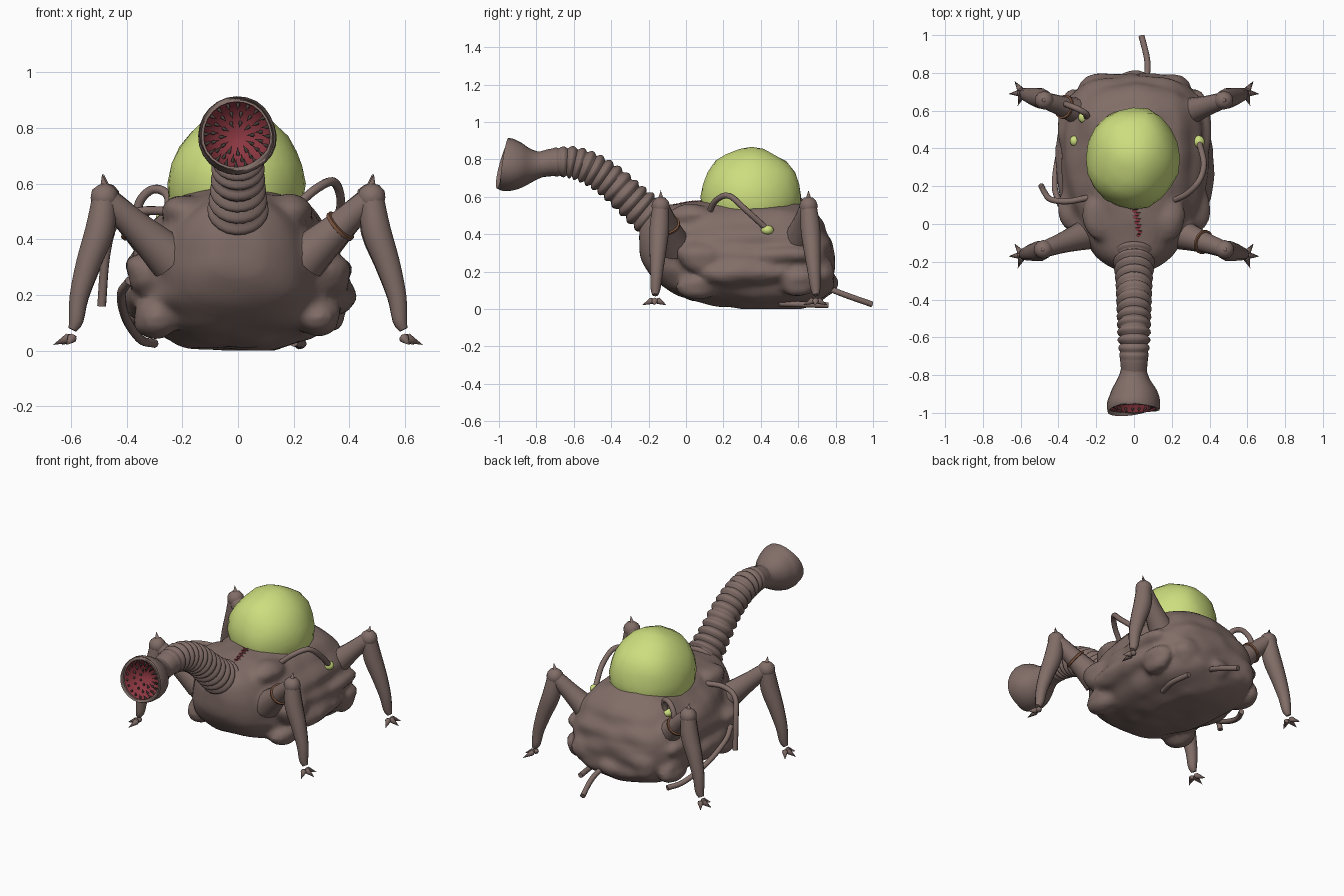
import bpy, bmesh, math
from mathutils import Vector, Matrix, noise

cube = bpy.data.objects.get("Cube")
if cube:
    bpy.data.objects.remove(cube, do_unlink=True)


def material(name, r, g, b):
    m = bpy.data.materials.new(name)
    m.use_nodes = True
    m.diffuse_color = (r, g, b, 1)
    bsdf = m.node_tree.nodes["Principled BSDF"]
    bsdf.inputs["Base Color"].default_value = (r, g, b, 1)
    bsdf.inputs["Roughness"].default_value = 0.8
    return m


skin = material("brown skin", 0.22, 0.153, 0.136)
green = material("sac green", 0.61, 0.73, 0.21)
red = material("mouth red", 0.26, 0.038, 0.052)
dark = material("tooth dark", 0.06, 0.048, 0.042)
copper = material("copper band", 0.2, 0.09, 0.05)


def finish(name, bm, mat, angle=50):
    mesh = bpy.data.meshes.new(name)
    bm.to_mesh(mesh)
    bm.free()
    mesh.materials.append(mat)
    ob = bpy.data.objects.new(name, mesh)
    bpy.context.collection.objects.link(ob)
    bpy.ops.object.select_all(action='DESELECT')
    bpy.context.view_layer.objects.active = ob
    ob.select_set(True)
    bpy.ops.object.shade_smooth_by_angle(angle=math.radians(angle))
    return ob


def spline(pts, steps):
    """Catmull-Rom through (x, y, z, radius) points."""
    p = [Vector(q) for q in pts]
    p = [p[0] * 2 - p[1]] + p + [p[-1] * 2 - p[-2]]
    out = []
    for i in range(1, len(p) - 2):
        a, b, c, d = p[i - 1:i + 3]
        for k in range(steps):
            t = k / steps
            out.append((b * 2 + (c - a) * t + (a * 2 - b * 5 + c * 4 - d) * t * t
                        + (b * 3 - a - c * 3 + d) * t ** 3) / 2)
    return out + [p[-2]]


def skin_rings(bm, rings, start=True, end=True):
    rings = [[bm.verts.new(v) for v in ring] for ring in rings]
    n = len(rings[0])
    for a, b in zip(rings, rings[1:]):
        for j in range(n):
            bm.faces.new((a[j], a[(j + 1) % n], b[(j + 1) % n], b[j]))
    if start:
        bm.faces.new(rings[0][::-1])
    if end:
        bm.faces.new(rings[-1])


def tube(bm, path, sides=12, start=True, end=True):
    rings, normal = [], None
    for i, q in enumerate(path):
        t = (path[min(i + 1, len(path) - 1)].xyz - path[max(i - 1, 0)].xyz).normalized()
        normal = normal - t * normal.dot(t) if normal else t.orthogonal()
        normal.normalize()
        side = t.cross(normal)
        rings.append([q.xyz + (normal * math.cos(a) + side * math.sin(a)) * q.w
                      for a in (math.tau * j / sides for j in range(sides))])
    skin_rings(bm, rings, start, end)


def ball(bm, centre, radii, detail=3):
    bmesh.ops.create_icosphere(bm, subdivisions=detail, radius=1,
                               matrix=Matrix.Translation(centre) @ Matrix.Diagonal((*radii, 1)))


def spike(bm, base, tip, radius):
    base, tip = Vector(base), Vector(tip)
    d = tip - base
    m = Matrix.Translation((base + tip) / 2) @ d.to_track_quat('Z', 'Y').to_matrix().to_4x4()
    bmesh.ops.create_cone(bm, segments=8, radius1=radius, radius2=0, depth=d.length,
                          cap_ends=True, matrix=m)


# Body: sections (y, half width, bottom, top) fused with lumps
def power(v, e):
    return math.copysign(abs(v) ** e, v)


sections = [(-0.25, .06, .32, .43), (-0.235, .11, .25, .48), (-0.17, .2, .16, .54),
            (-0.05, .275, .075, .565), (0.1, .36, .03, .585), (0.3, .39, .004, .595),
            (0.5, .385, .004, .595), (0.62, .36, .01, .57), (0.73, .29, .05, .47),
            (0.79, .2, .1, .3)]
bm = bmesh.new()
rings = []
for y, w, low, high in spline(sections, 3):
    ring = []
    for j in range(32):
        a = math.tau * j / 32
        c, s = math.cos(a), math.sin(a)
        taper = 1 - .27 * max(s, 0) if y > 0 else 1 - .17 * s
        ring.append((w * power(c, .78) * taper, y,
                     (low + high) / 2 + (high - low) / 2 * power(s, .78)))
    rings.append(ring)
skin_rings(bm, rings)
# Mirrored lumps: low flank bulges, leg sockets and rump
lumps = [((.32, .08, .275), (.09, .13, .085)), ((.29, .06, .12), (.085, .12, .075)),
         ((.35, .32, .2), (.065, .26, .08)), ((.35, .5, .29), (.06, .18, .06)),
         ((.2, .72, .2), (.1, .08, .1)), ((.33, .6, .15), (.065, .12, .08)),
         ((.24, -.02, .35), (.085, .1, .08)), ((.27, .59, .37), (.085, .09, .09)),
         ((.18, .04, .5), (.1, .14, .06))]
for (x, y, z), radii in lumps:
    for s in (1, -1):
        ball(bm, (s * x, y, z), radii, 2)
ball(bm, (0, .755, .14), (.09, .06, .07), 2)
bmesh.ops.recalc_face_normals(bm, faces=bm.faces)
body = finish("body", bm, skin, 80)
for kind, settings in (('REMESH', dict(mode='VOXEL', voxel_size=.017)),
                       ('SMOOTH', dict(factor=.5, iterations=5))):
    mod = body.modifiers.new(kind, kind)
    for key, value in settings.items():
        setattr(mod, key, value)
    bpy.ops.object.modifier_apply(modifier=mod.name)
shifts = []
for v in body.data.vertices:
    x, y, z = v.co
    wrinkle = noise.noise((x * 5, y * 2.5, z * 13)) * .016
    calm = 1 if y > 0 else max(.15, 1 + y * 6)
    shifts.append(v.co + v.normal * (wrinkle + noise.noise(v.co * 8) * .008) * calm)
for v, co in zip(body.data.vertices, shifts):
    v.co = (co.x, co.y, max(co.z, 0))
bpy.ops.object.shade_smooth_by_angle(angle=math.radians(80))

# Swollen sac on the back
bm = bmesh.new()
ball(bm, (-.005, .35, .6), (.25, .27, .262), 3)
for v in bm.verts:
    v.co += v.normal * noise.noise(v.co * 7) * .016
finish("sac", bm, green, 80)

# Ringed neck
bm = bmesh.new()
neck = spline([(0, -.1, .44, .11), (0, -.2, .505, .1), (0, -.3, .59, .09), (0, -.4, .68, .086),
               (0, -.5, .745, .083), (0, -.6, .782, .08), (0, -.7, .785, .075),
               (0, -.78, .772, .068)], 20)
for i, q in enumerate(neck):
    u = i / (len(neck) - 1)
    fade = min(1, max(0, (.9 - u) * 6))
    q.w *= 1 + fade * (.22 * abs(math.sin(u * 17 * math.pi)) - .11)
tube(bm, neck, 20)
finish("neck", bm, skin, 60)

# Flared head and its mouth lining
facing = Vector((0, -.98, .18)).normalized()
mouth = Vector((-.004, -.97, .775))


def mouth_stations(rows):
    return [Vector((*(mouth + facing * d), r)) for d, r in rows]


bm = bmesh.new()
flare = [(0, -.73, .782, .066), (0, -.78, .772, .07), (0, -.83, .768, .09),
         (0, -.88, .768, .12), (0, -.93, .77, .138)]
lip = mouth_stations([(0, .14), (.007, .131), (.008, .119)])
tube(bm, spline(flare + lip, 3), 24, end=False)
for v in bm.verts:
    v.co += (v.co - mouth).normalized() * noise.noise(v.co * 9) * .006
finish("head", bm, skin, 60)
bm = bmesh.new()
lining = [(.005, .124), (-.025, .11), (-.055, .086), (-.08, .05), (-.092, .012)]
tube(bm, mouth_stations(lining), 24, start=False)
bmesh.ops.reverse_faces(bm, faces=bm.faces)
finish("mouth_lining", bm, red, 60)

# Rings of teeth
bm = bmesh.new()
for count, r, depth in ((20, .115, -.012), (16, .09, -.048), (11, .06, -.07)):
    for k in range(count):
        a = math.tau * (k + depth * 9) / count
        out = Vector((math.cos(a), 0, math.sin(a)))
        out = (out - facing * out.dot(facing)).normalized()
        base = mouth + facing * depth + out * r
        spike(bm, base, base - out * .026 + facing * .022, .007)
finish("teeth", bm, dark)

# Legs: hip, knee and foot joints, with clawed toes
joints = {"front": ((.24, -.05, .33), (.48, -.135, .55), (.595, -.165, .075)),
          "rear": ((.25, .58, .33), (.475, .655, .55), (.595, .695, .075))}
for place, points in joints.items():
    for s, side in ((1, "left"), (-1, "right")):
        hip, knee, foot = (Vector((s * p[0], p[1], p[2])) for p in points)
        bm = bmesh.new()
        thigh = [(*hip.lerp(knee, t), r) for t, r in
                 ((0, .085), (.3, .068), (.6, .054), (.85, .047), (1, .042))]
        tube(bm, spline(thigh, 3), 14)
        ball(bm, knee, (.052, .05, .052), 2)
        shin = [(*(knee.lerp(foot, t) + Vector((-s * b, 0, 0))), r) for t, r, b in
                ((0, .045, 0), (.25, .054, .012), (.5, .046, 0), (.75, .035, -.005),
                 (.93, .027, .005), (1, .016, 0))]
        tube(bm, spline(shin, 3), 12)
        spike(bm, knee + Vector((0, 0, .035)), knee + Vector((s * .008, 0, .085)), .016)
        finish(f"{place}_{side}_leg", bm, skin)
        # Three splayed claws
        bm = bmesh.new()
        for turn in (-70, -5, 55):
            a = math.radians(turn)
            d = Vector((s * math.cos(a), math.sin(a), 0))
            base = Vector((foot.x - s * .005, foot.y, .044)) + d * .02
            spike(bm, base, base + d * .055 - Vector((0, 0, .024)), .018)
            ball(bm, base, (.018, .018, .016), 1)
        finish(f"{place}_{side}_claws", bm, skin)
        # Metal band round two of the thighs
        if (place, side) in (("front", "left"), ("rear", "right")):
            bm = bmesh.new()
            axis = (knee - hip).normalized()
            band = [(*(hip.lerp(knee, .53) + axis * d), r) for d, r in
                    ((-.009, .056), (-.006, .065), (.006, .065), (.009, .054))]
            tube(bm, [Vector(q) for q in band], 20)
            finish(f"{place}_{side}_band", bm, copper)

# Loose hoses and tail
hoses = {
    "left_hose": [(.2, .12, .51), (.28, .16, .58), (.345, .23, .605), (.37, .32, .53), (.345, .43, .43)],
    "right_hose": [(-.24, .14, .5), (-.35, .12, .5), (-.44, .13, .46), (-.475, .17, .34), (-.49, .2, .16)],
    "rear_hose": [(-.26, .56, .44), (-.25, .58, .55), (-.3, .61, .58), (-.35, .63, .54), (-.37, .64, .46)],
    "lower_hose": [(-.39, .1, .25), (-.42, .2, .2), (-.4, .36, .11), (-.35, .52, .04), (-.3, .62, .025)],
    "under_hose": [(.2, .5, .03), (.23, .62, .025), (.22, .76, .02)],
    "tail": [(.05, .74, .12), (.07, .8, .095), (.068, .88, .065), (.04, .995, .025)],
}
for name, points in hoses.items():
    bm = bmesh.new()
    tube(bm, spline([(*p, .016) for p in points], 6), 10)
    finish(name, bm, skin)

# Small green bulbs
for name, centre, r in (("left_bulb", (.342, .435, .422), .032),
                        ("right_rear_bulb", (-.268, .565, .48), .028),
                        ("right_front_bulb", (-.315, .44, .44), .026)):
    bm = bmesh.new()
    ball(bm, centre, (r, r * 1.1, r * .85), 2)
    finish(name, bm, green)

# Stitched scar ahead of the sac, laid on the body surface
scar, stitches = bmesh.new(), bmesh.new()
for k in range(10):
    t = k / 9
    x, y = .004 + .025 * t + .005 * (-1) ** k, .085 - .145 * t
    hit, spot, normal, _ = body.ray_cast(Vector((x, y, 1)), Vector((0, 0, -1)))
    if hit:
        ball(scar, spot, (.018 - .006 * t, .009, .004), 1)
        ball(stitches, spot + Vector((0, .007, .001)), (.024 - .008 * t, .002, .004), 1)
finish("scar", scar, red)
finish("scar_stitches", stitches, dark)
